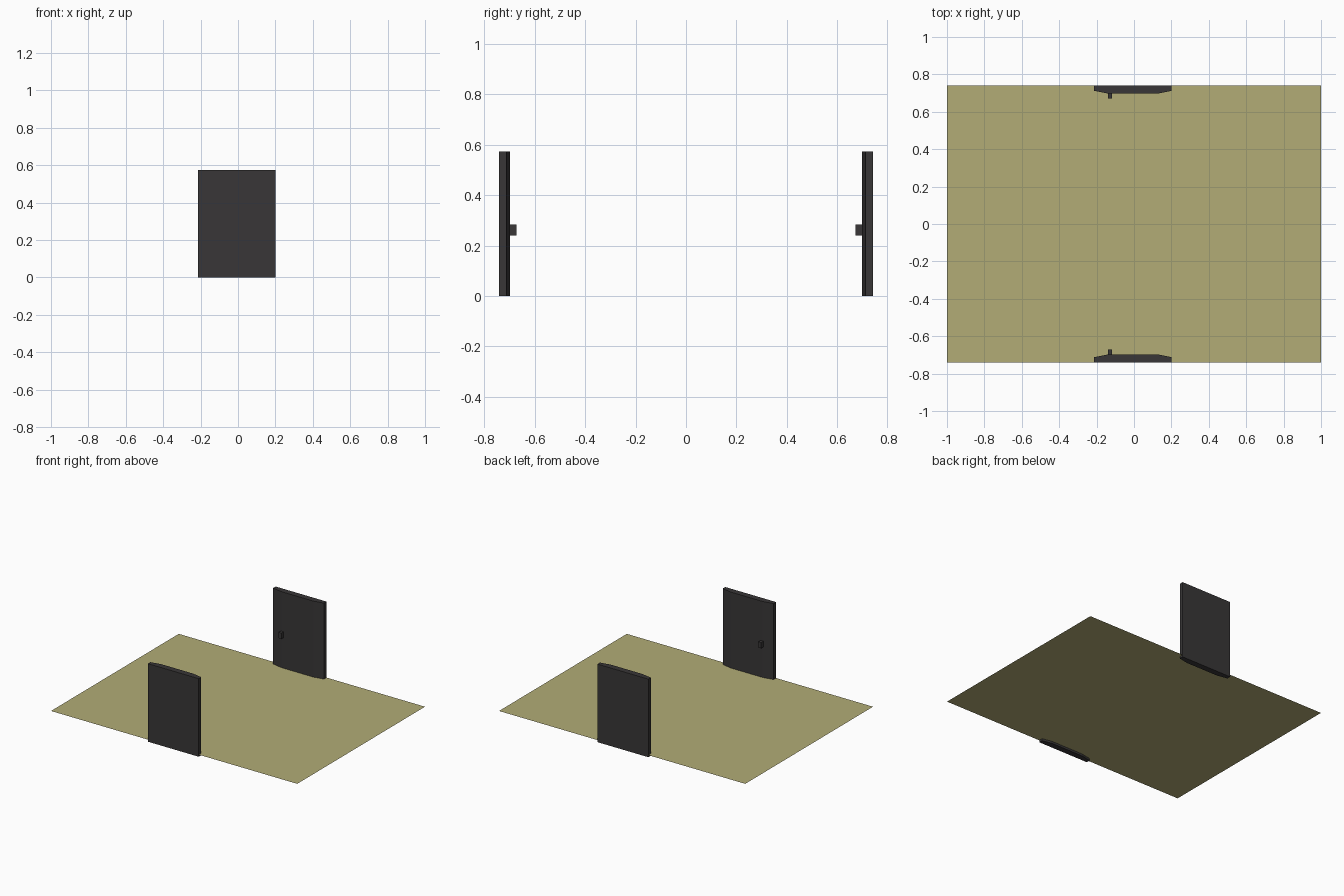
import bpy

if "Cube" in bpy.data.objects:
    bpy.data.objects.remove(bpy.data.objects["Cube"])


def material(name, color):
    mat = bpy.data.materials.new(name)
    mat.diffuse_color = color
    mat.use_nodes = True
    mat.node_tree.nodes["Principled BSDF"].inputs["Base Color"].default_value = mat.diffuse_color
    return mat


def make_object(name, verts, faces, mat):
    mesh = bpy.data.meshes.new(name)
    mesh.from_pydata(verts, [], faces)
    mesh.materials.append(mat)
    obj = bpy.data.objects.new(name, mesh)
    bpy.context.collection.objects.link(obj)
    return obj


def prism(name, outline, z0, z1, side, mat):
    # Extrude an xy outline upwards; side = -1 front, 1 back (mirrored in y)
    pts = [(x, side * y) for x, y in outline]
    if side < 0:
        pts.reverse()  # keep the winding counter-clockwise
    n = len(pts)
    verts = [(x, y, z) for z in (z0, z1) for x, y in pts]
    faces = [(i, (i + 1) % n, n + (i + 1) % n, n + i) for i in range(n)]
    faces += [tuple(reversed(range(n))), tuple(range(n, 2 * n))]
    return make_object(name, verts, faces, mat)


tan = material("floor_tan", (0.445, 0.413, 0.181, 1))
dark = material("door_dark", (0.04, 0.037, 0.038, 1))

# Thin floor sheet, slightly above the door bottoms
HALF_Y = 0.741
FLOOR_Z = 0.015
make_object("floor", [(-1, -HALF_Y, FLOOR_Z), (1, -HALF_Y, FLOOR_Z),
                      (1, HALF_Y, FLOOR_Z), (-1, HALF_Y, FLOOR_Z)],
            [(0, 1, 2, 3)], tan)

# Door panel with chamfered inner sides, and its handle block
door_outline = [(-0.213, 0.712), (-0.135, 0.697), (0.125, 0.697),
                (0.2, 0.712), (0.2, HALF_Y), (-0.213, HALF_Y)]
handle_outline = [(-0.14, 0.671), (-0.117, 0.671),
                  (-0.117, 0.7), (-0.14, 0.7)]

for label, side in (("front", -1), ("back", 1)):
    prism(label + "_door", door_outline, 0, 0.573, side, dark)
    prism(label + "_door_handle", handle_outline, 0.24, 0.283, side, dark)
